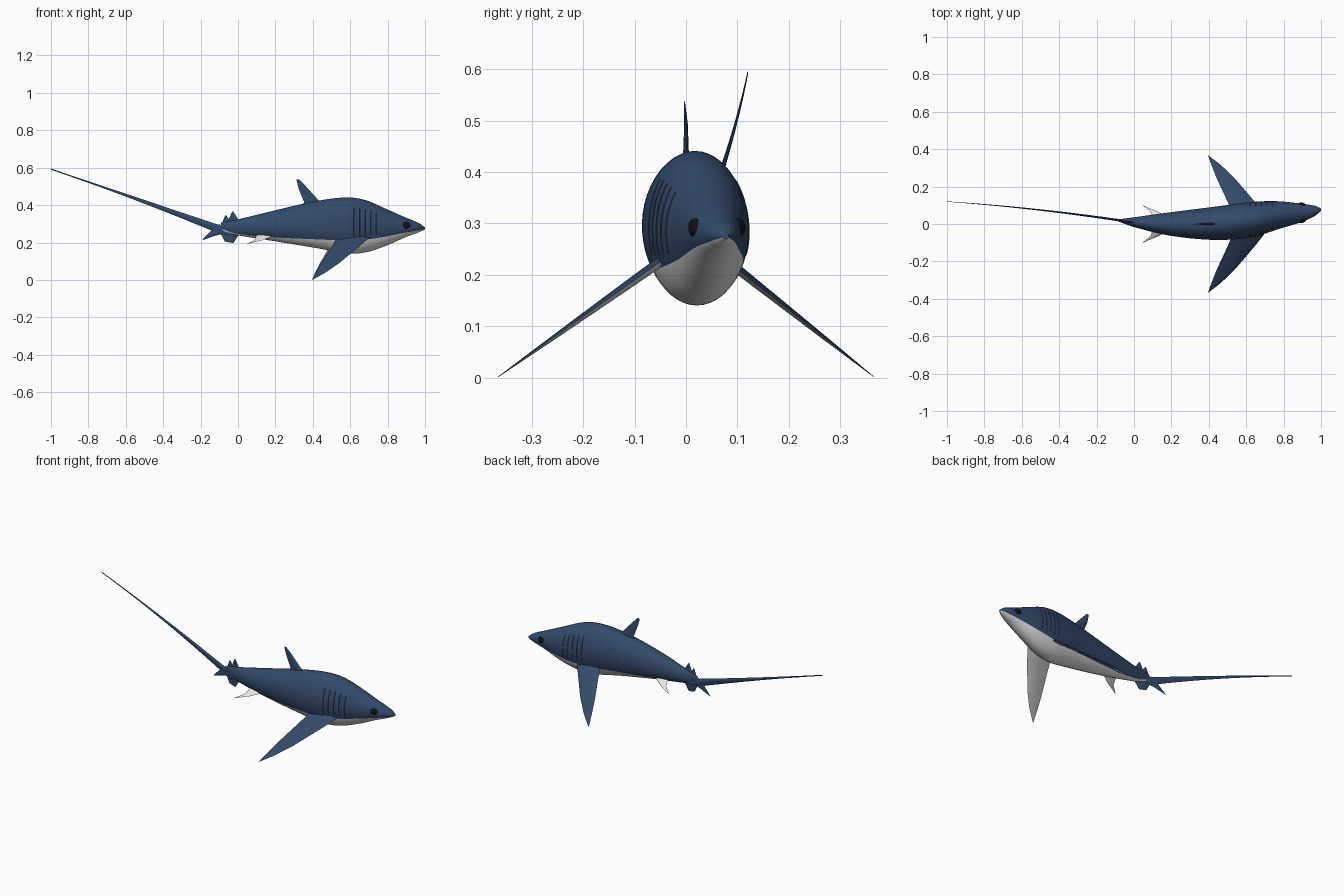
import bpy, bmesh, math
from mathutils import Vector

if "Cube" in bpy.data.objects:
    bpy.data.objects.remove(bpy.data.objects["Cube"])


def material(name, rgb):
    m = bpy.data.materials.new(name)
    m.diffuse_color = (*rgb, 1)
    m.use_nodes = True
    m.node_tree.nodes["Principled BSDF"].inputs["Base Color"].default_value = m.diffuse_color
    return m


NAVY = material("navy back", (0.033, 0.068, 0.145))
WHITE = material("white belly", (0.78, 0.79, 0.79))
BLACK = material("black eye", (0.006, 0.006, 0.008))

# Body stations: x, top z, bottom z, centre y, half width, colour border z
STATIONS = [
    (-0.09, 0.306, 0.258, 0.020, 0.004, 0.272),
    (0.00, 0.324, 0.238, 0.010, 0.026, 0.246),
    (0.19, 0.370, 0.208, 0.000, 0.062, 0.228),
    (0.42, 0.422, 0.170, 0.003, 0.088, 0.217),
    (0.58, 0.441, 0.142, 0.017, 0.095, 0.211),
    (0.68, 0.427, 0.147, 0.032, 0.089, 0.216),
    (0.78, 0.385, 0.178, 0.048, 0.073, 0.230),
    (0.90, 0.332, 0.230, 0.060, 0.048, 0.254),
    (0.97, 0.302, 0.256, 0.071, 0.026, 0.266),
    (1.00, 0.280, 0.270, 0.077, 0.006, 0.273),
]


def station(x):
    """Smooth interpolation of the body stations at x."""
    s = STATIONS
    i = max(k for k in range(len(s) - 1) if s[k][0] <= x or k == 0)

    def slope(k, c):
        a, b = s[max(k - 1, 0)], s[min(k + 1, len(s) - 1)]
        return (b[c] - a[c]) / (b[0] - a[0])
    d = s[i + 1][0] - s[i][0]
    t = (x - s[i][0]) / d
    return [(2*t**3 - 3*t*t + 1) * s[i][c] + (3*t*t - 2*t**3) * s[i + 1][c]
            + (t**3 - 2*t*t + t) * d * slope(i, c) + (t**3 - t*t) * d * slope(i + 1, c)
            for c in range(1, 6)]


def body_point(x, angle, grow=0.0):
    top, bot, cy, w, _ = station(x)
    return Vector((x, cy + (w + grow) * math.cos(angle),
                   (top + bot) / 2 + ((top - bot) / 2 + grow) * math.sin(angle)))


def loft(name, rings, mats, rule=None, angle=40):
    """Skin closed rings of points, cap the ends, colour faces by rule."""
    bm = bmesh.new()
    vs = [[bm.verts.new(p) for p in r] for r in rings]
    n = len(vs[0])
    for a, b in zip(vs, vs[1:]):
        for j in range(n):
            f = bm.faces.new((a[j], a[(j + 1) % n], b[(j + 1) % n], b[j]))
            f.material_index = rule(j) if rule else 0
    bm.faces.new(vs[0][::-1])
    bm.faces.new(vs[-1])
    bmesh.ops.recalc_face_normals(bm, faces=bm.faces)
    me = bpy.data.meshes.new(name)
    bm.to_mesh(me)
    bm.free()
    ob = bpy.data.objects.new(name, me)
    bpy.context.collection.objects.link(ob)
    for m in mats:
        me.materials.append(m)
    bpy.ops.object.select_all(action='DESELECT')
    bpy.context.view_layer.objects.active = ob
    ob.select_set(True)
    bpy.ops.object.shade_smooth_by_angle(angle=math.radians(angle))
    return ob


# Body, with ring points placed so the belly border is a clean edge
UP, LOW, N = 32, 16, 90
rings = []
for i in range(N + 1):
    x = -0.09 + 1.09 * math.sin(i / N * math.pi / 2)
    top, bot, cy, w, border = station(x)
    a0 = math.asin(max(-0.95, min(0.2, (border - (top + bot) / 2) / ((top - bot) / 2))))
    ang = [a0 + (math.pi - 2 * a0) * k / UP for k in range(UP)]
    ang += [math.pi - a0 + (math.pi + 2 * a0) * k / LOW for k in range(LOW)]
    rings.append([body_point(x, a) for a in ang])
loft("body", rings, [NAVY, WHITE], lambda j: 0 if j < UP else 1, 60)

HALF = 6


def fin(name, sections, mats, two_tone=False):
    """Sections are (leading point, trailing point, thickness), root to tip."""
    span = ((Vector(sections[-1][0]) + Vector(sections[-1][1]))
            - (Vector(sections[0][0]) + Vector(sections[0][1])))
    rings = []
    for lead, trail, thick in sections:
        lead, trail = Vector(lead), Vector(trail)
        nrm = (trail - lead).cross(span).normalized()
        if nrm.z < 0:
            nrm = -nrm
        ts = [k / HALF for k in range(HALF + 1)]
        side = [(t, math.sin(math.pi * t ** 0.75) * thick / 2) for t in ts]
        ring = [lead.lerp(trail, t) + nrm * h for t, h in side]
        ring += [lead.lerp(trail, t) - nrm * h for t, h in side[-2:0:-1]]
        rings.append(ring)
    loft(name, rings, mats, (lambda j: 0 if j < HALF else 1) if two_tone else None, 50)


# Pectoral and pelvic fins on both sides
for s, label, k in ((-1, "right", 0.71), (1, "left", 0.79)):
    def at(x, y, k=k, s=s):
        return (x, s * y, 0.002 + (0.365 - y) * k)
    fin("pectoral_fin_" + label, [
        (at(0.70, 0.05), at(0.53, 0.05), 0.020),
        (at(0.645, 0.12), at(0.50, 0.12), 0.017),
        (at(0.54, 0.243), at(0.443, 0.243), 0.010),
        (at(0.465, 0.315), at(0.414, 0.315), 0.005),
        (at(0.40, 0.365), at(0.396, 0.365), 0.001)], [NAVY, WHITE], True)
    fin("pelvic_fin_" + label, [
        ((0.20, s * 0.03, 0.24), (0.10, s * 0.03, 0.24), 0.010),
        ((0.13, s * 0.065, 0.212), (0.088, s * 0.065, 0.214), 0.006),
        ((0.048, s * 0.10, 0.192), (0.045, s * 0.10, 0.192), 0.001)], [WHITE])


def tail_y(x):
    return 0.008 - 0.155 * x + 0.043 * x * abs(x)


def flat(x, z, y=None):
    return (x, tail_y(x) if y is None else y, z)


# Upright fins
fin("dorsal_fin", [
    (flat(0.47, 0.39, 0), flat(0.35, 0.38, 0), 0.014),
    (flat(0.425, 0.432, 0), flat(0.352, 0.42, 0), 0.012),
    (flat(0.365, 0.498, 0), flat(0.325, 0.485, 0), 0.007),
    (flat(0.328, 0.537, -0.003), flat(0.312, 0.537, -0.003), 0.002)], [NAVY])
fin("second_dorsal_fin", [
    (flat(0.01, 0.31), flat(-0.06, 0.30), 0.008),
    (flat(-0.025, 0.365), flat(-0.032, 0.365), 0.002)], [NAVY])
fin("second_dorsal_rear_tip", [
    (flat(-0.03, 0.30), flat(-0.09, 0.29), 0.008),
    (flat(-0.063, 0.345), flat(-0.069, 0.345), 0.002)], [NAVY])
fin("anal_fin", [
    (flat(0.01, 0.25), flat(-0.10, 0.26), 0.008),
    (flat(-0.025, 0.197), flat(-0.07, 0.205), 0.002)], [NAVY])

# Tail: very long upper lobe and short lower lobe
upper = []
for k in range(15):
    x = -0.05 - 0.95 * k / 14
    top = 0.26 - 0.335 * x
    deep = 0.006 + 0.045 * (1 - k / 14) ** 1.8
    upper.append((flat(x, top), flat(x, top - deep), 0.002 + 0.011 * (1 - k / 14)))
fin("tail_upper_lobe", upper, [NAVY])
fin("tail_lower_lobe", [
    (flat(-0.06, 0.25), flat(-0.10, 0.30), 0.010),
    (flat(-0.12, 0.237), flat(-0.145, 0.262), 0.006),
    (flat(-0.19, 0.213), flat(-0.188, 0.218), 0.001)], [NAVY])

# Eyes
for s, label in ((-1, "right"), (1, "left")):
    bpy.ops.mesh.primitive_uv_sphere_add(segments=24, ring_count=12, radius=1,
                                         location=(0.90, 0.06 + s * 0.043, 0.292))
    eye = bpy.context.object
    eye.name = "eye_" + label
    eye.scale = (0.021, 0.011, 0.018)
    eye.rotation_euler.z = -s * 0.35
    eye.data.materials.append(BLACK)
    bpy.ops.object.shade_smooth()

# Gill slits: five thin raised arcs per side
for s, label in ((-1, "right"), (1, "left")):
    for g in range(5):
        x = 0.62 + 0.03 * g
        arc = []
        for k in range(13):
            a = -0.35 + 1.05 * k / 12
            a = a if s > 0 else math.pi - a
            arc.append([body_point(x + dx, a, r) for dx, r in
                        ((-0.003, -0.002), (0, 0.0015), (0.003, -0.002))])
        loft(f"gill_slit_{label}_{g + 1}", arc, [NAVY])
